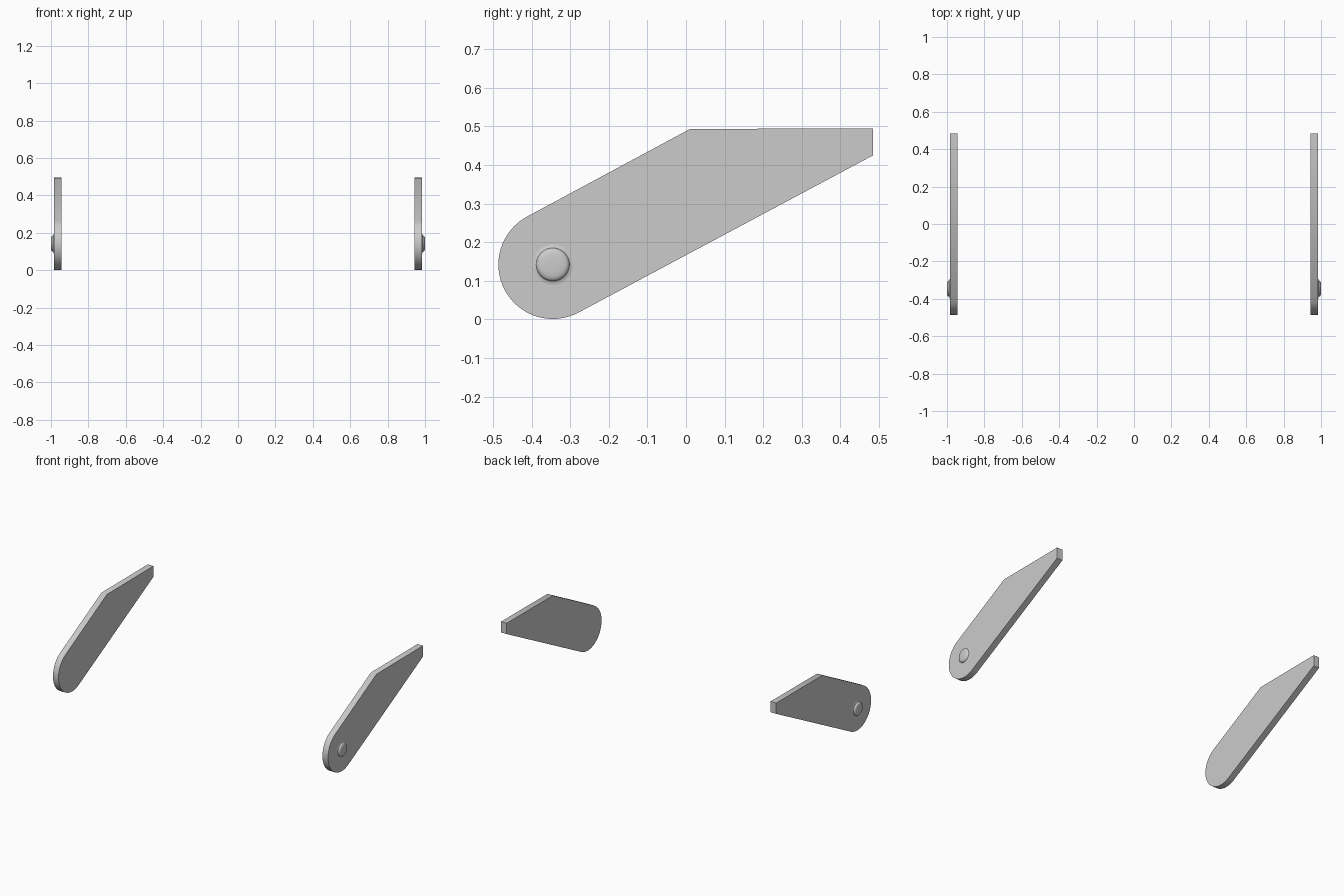
import bpy, bmesh
from math import sin, cos, pi, radians

if "Cube" in bpy.data.objects:
    bpy.data.objects.remove(bpy.data.objects["Cube"])

PIVOT_Y, PIVOT_Z, END_R = -0.345, 0.142, 0.141
X_IN, X_OUT = 0.945, 0.985


def finish(name, bm):
    bmesh.ops.recalc_face_normals(bm, faces=bm.faces[:])
    mesh = bpy.data.meshes.new(name)
    bm.to_mesh(mesh)
    bm.free()
    obj = bpy.data.objects.new(name, mesh)
    bpy.context.collection.objects.link(obj)
    # matching part on the other side
    obj.modifiers.new("mirror", 'MIRROR').use_mirror_merge = False
    bpy.ops.object.select_all(action='DESELECT')
    obj.select_set(True)
    bpy.context.view_layer.objects.active = obj
    bpy.ops.object.shade_smooth_by_angle(angle=radians(30))
    return obj


# side plate: rounded end, straight arm, clipped tip
outline = [(0.485, 0.425), (0.485, 0.495), (0.01, 0.493)]
for i in range(33):
    a = radians(118.2) + pi * i / 32
    outline.append((PIVOT_Y + END_R * cos(a), PIVOT_Z + END_R * sin(a)))
bm = bmesh.new()
face = bm.faces.new([bm.verts.new((X_IN, y, z)) for y, z in outline])
ext = bmesh.ops.extrude_face_region(bm, geom=[face])
moved = [g for g in ext["geom"] if isinstance(g, bmesh.types.BMVert)]
bmesh.ops.translate(bm, verts=moved, vec=(X_OUT - X_IN, 0, 0))
finish("side_plate", bm)

# domed rivet head with a small flare at its base, lathed around x
profile = [(0, 0.053), (0.0008, 0.047), (0.003, 0.043), (0.008, 0.0415),
           (0.0115, 0.038), (0.0138, 0.031), (0.0148, 0.019), (0.015, 0)]
bm = bmesh.new()
pts = [bm.verts.new((X_OUT + h, PIVOT_Y + r, PIVOT_Z)) for h, r in profile]
edges = [bm.edges.new(pair) for pair in zip(pts, pts[1:])]
bmesh.ops.spin(bm, geom=pts + edges, cent=(0, PIVOT_Y, PIVOT_Z), axis=(1, 0, 0),
               angle=2 * pi, steps=40)
bmesh.ops.remove_doubles(bm, verts=bm.verts[:], dist=1e-5)
finish("rivet", bm)
